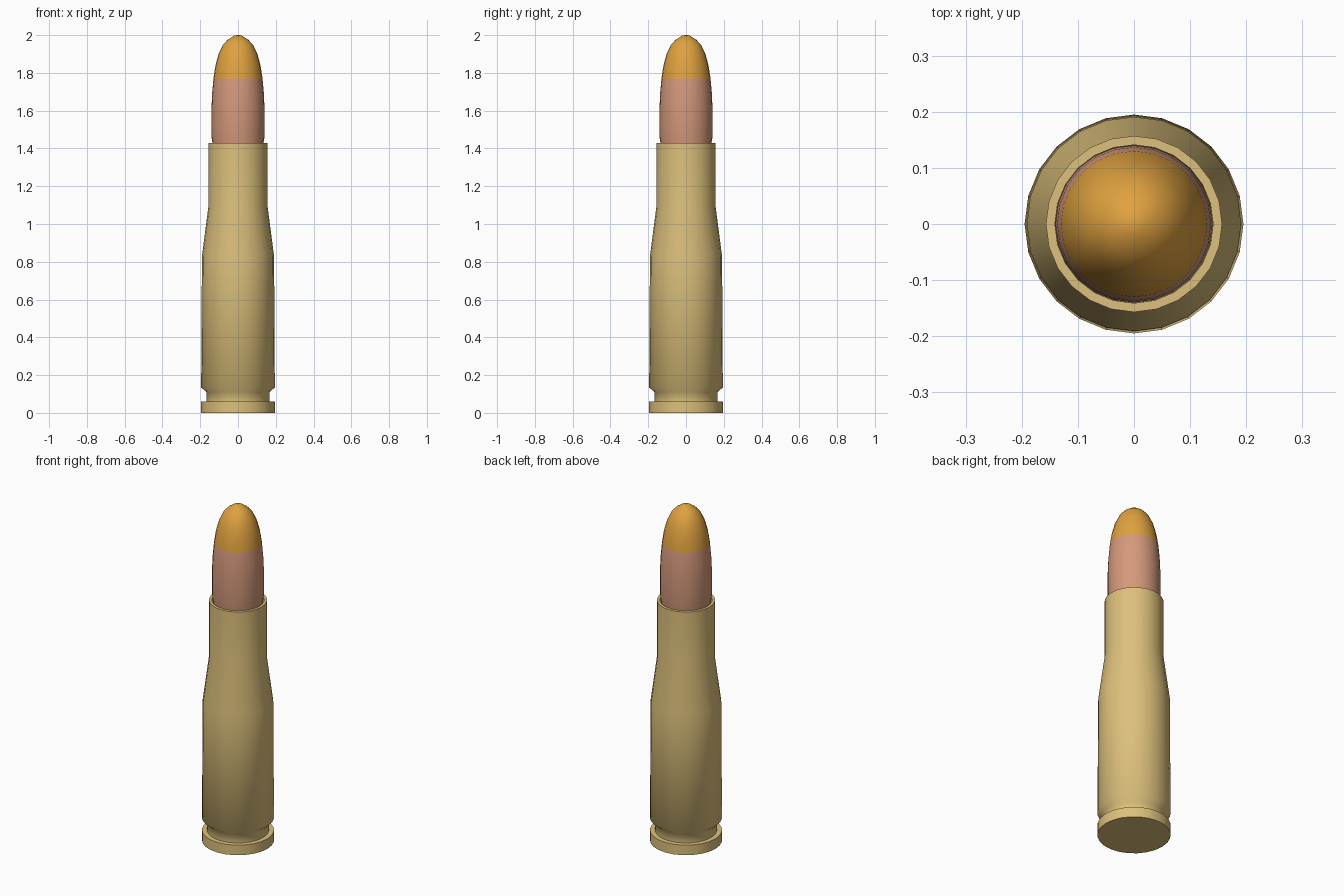
import bpy, bmesh, math

if "Cube" in bpy.data.objects:
    bpy.data.objects.remove(bpy.data.objects["Cube"])

SIDES = 24


def material(name, rgb):
    m = bpy.data.materials.new(name)
    m.use_nodes = True
    m.diffuse_color = (*rgb, 1)
    m.node_tree.nodes["Principled BSDF"].inputs["Base Color"].default_value = (*rgb, 1)
    return m


def lathe(name, profile, mats, angle, rule=None):
    """Revolve (radius, height) points around z; zero radius makes a pole."""
    bm = bmesh.new()
    rings = []
    for r, z in profile:
        if r == 0:
            rings.append([bm.verts.new((0, 0, z))] * SIDES)
        else:
            turns = [2 * math.pi * i / SIDES for i in range(SIDES)]
            rings.append([bm.verts.new((r * math.cos(a), r * math.sin(a), z)) for a in turns])
    for low, high in zip(rings, rings[1:]):
        for i in range(SIDES):
            j = (i + 1) % SIDES
            corners = dict.fromkeys((low[i], low[j], high[j], high[i]))
            face = bm.faces.new(list(corners))
            if rule:
                face.material_index = rule(face.calc_center_median().z)
    bmesh.ops.recalc_face_normals(bm, faces=bm.faces)
    mesh = bpy.data.meshes.new(name)
    bm.to_mesh(mesh)
    bm.free()
    for m in mats:
        mesh.materials.append(m)
    obj = bpy.data.objects.new(name, mesh)
    bpy.context.collection.objects.link(obj)
    bpy.ops.object.select_all(action='DESELECT')
    obj.select_set(True)
    bpy.context.view_layer.objects.active = obj
    bpy.ops.object.shade_smooth_by_angle(angle=math.radians(angle))
    return obj


brass = material("brass", (0.72, 0.53, 0.20))
copper = material("copper", (0.66, 0.32, 0.20))
amber = material("amber_tip", (0.74, 0.36, 0.05))

# Case: flat base, rim, extractor groove, body, shoulder, neck and open mouth
lathe("case", [
    (0, 0), (0.195, 0), (0.195, 0.06), (0.167, 0.06), (0.167, 0.11),
    (0.195, 0.135), (0.191, 0.83), (0.157, 1.09), (0.157, 1.43),
    (0.141, 1.43), (0.139, 1.38), (0, 1.38),
], [brass], 65)

# Bullet: copper jacket with a painted ogive tip
lathe("bullet", [
    (0, 1.39), (0.134, 1.39), (0.135, 1.43), (0.14, 1.46), (0.14, 1.62), (0.137, 1.69),
    (0.13, 1.77), (0.119, 1.84), (0.103, 1.90), (0.079, 1.95),
    (0.055, 1.975), (0.02, 1.998), (0, 2.0),
], [copper, amber], 65, lambda z: int(z > 1.77))
